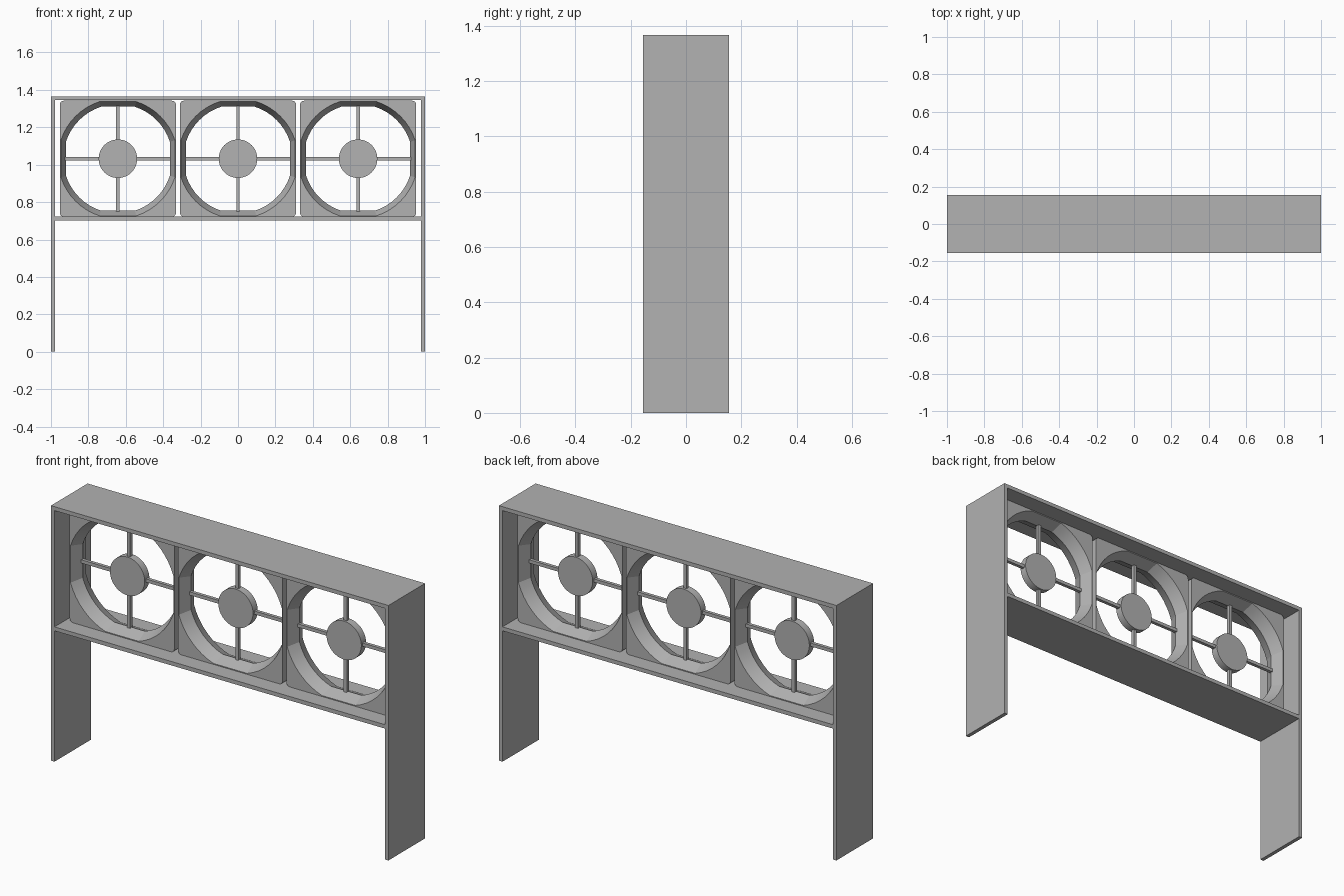
import bpy, bmesh
from math import sin, cos, pi, radians
from mathutils import Vector

default = bpy.data.objects.get("Cube")
if default:
    bpy.data.objects.remove(default, do_unlink=True)

grey = bpy.data.materials.new("plain grey")
grey.use_nodes = True
colour = (0.445, 0.445, 0.445, 1)
grey.diffuse_color = colour
grey.node_tree.nodes["Principled BSDF"].inputs["Base Color"].default_value = colour

HEIGHT, DEPTH, THICK = 1.366, 0.31, 0.021
FAN_Z, FAN_HALF, FAN_DEPTH = 1.032, 0.31, 0.13


def finish(obj, name):
    obj.name = name
    obj.data.materials.append(grey)
    return obj


def box(name, centre, size):
    bpy.ops.mesh.primitive_cube_add(size=1, location=centre)
    obj = bpy.context.object
    obj.scale = size
    bpy.ops.object.transform_apply(location=False, rotation=False, scale=True)
    return finish(obj, name)


def corner_loop(radius, inset, start, end, y, steps=8):
    """Four arcs joined by straight sides, in the xz plane."""
    points = []
    for quarter in range(4):
        turn = quarter * pi / 2
        mid = turn + pi / 4
        offset = inset * 2 ** 0.5
        for i in range(steps + 1):
            a = turn + radians(start + (end - start) * i / steps)
            points.append(Vector((offset * cos(mid) + radius * cos(a), y,
                                  offset * sin(mid) + radius * sin(a))))
    return points


def fan_frame(name, x):
    """Rounded square housing with a flat-sided opening pinched at mid depth."""
    half = FAN_DEPTH / 2
    rounding = 0.02
    loops = [
        corner_loop(rounding, FAN_HALF - rounding, 0, 90, -half),
        corner_loop(0.3207, 0, 18, 72, -half),
        corner_loop(0.2923, 0, 18, 72, 0),
        corner_loop(0.3207, 0, 18, 72, half),
        corner_loop(rounding, FAN_HALF - rounding, 0, 90, half),
    ]
    bm = bmesh.new()
    rings = [[bm.verts.new(p) for p in loop] for loop in loops]
    for ring, following in zip(rings, rings[1:] + rings[:1]):
        for i in range(len(ring)):
            j = (i + 1) % len(ring)
            bm.faces.new((ring[i], ring[j], following[j], following[i]))
    bmesh.ops.recalc_face_normals(bm, faces=bm.faces)
    mesh = bpy.data.meshes.new(name)
    bm.to_mesh(mesh)
    bm.free()
    obj = bpy.data.objects.new(name, mesh)
    bpy.context.collection.objects.link(obj)
    obj.location = (x, 0, FAN_Z)
    finish(obj, name)
    smooth(obj, 15)


def smooth(obj, angle):
    bpy.ops.object.select_all(action="DESELECT")
    obj.select_set(True)
    bpy.context.view_layer.objects.active = obj
    bpy.ops.object.shade_smooth_by_angle(angle=radians(angle))


# Outer stand: two side panels, a top and a shelf
for side, sign in (("right", -1), ("left", 1)):
    box(side + "_side_panel", (sign * (1 - THICK / 2), 0, HEIGHT / 2),
        (THICK, DEPTH, HEIGHT))
inner_width = 2 - 2 * THICK
box("top_panel", (0, 0, HEIGHT - THICK / 2), (inner_width, DEPTH, THICK))
box("shelf", (0, 0, FAN_Z - FAN_HALF - THICK / 2), (inner_width, DEPTH, THICK))

# Three fans: housing, hub disc and crossed spokes
for label, x in (("right", -0.642), ("middle", 0), ("left", 0.642)):
    fan_frame(label + "_fan_frame", x)
    bpy.ops.mesh.primitive_cylinder_add(vertices=48, radius=0.103, depth=0.04,
                                        location=(x, 0, FAN_Z),
                                        rotation=(pi / 2, 0, 0))
    smooth(finish(bpy.context.object, label + "_fan_hub"), 30)
    for sign in (-1, 1):
        reach = 0.19
        box(label + "_fan_cross_spoke", (x + sign * reach, 0, FAN_Z),
            (0.19, 0.018, 0.018))
        box(label + "_fan_upright_spoke", (x, 0, FAN_Z + sign * reach),
            (0.018, 0.018, 0.19))
